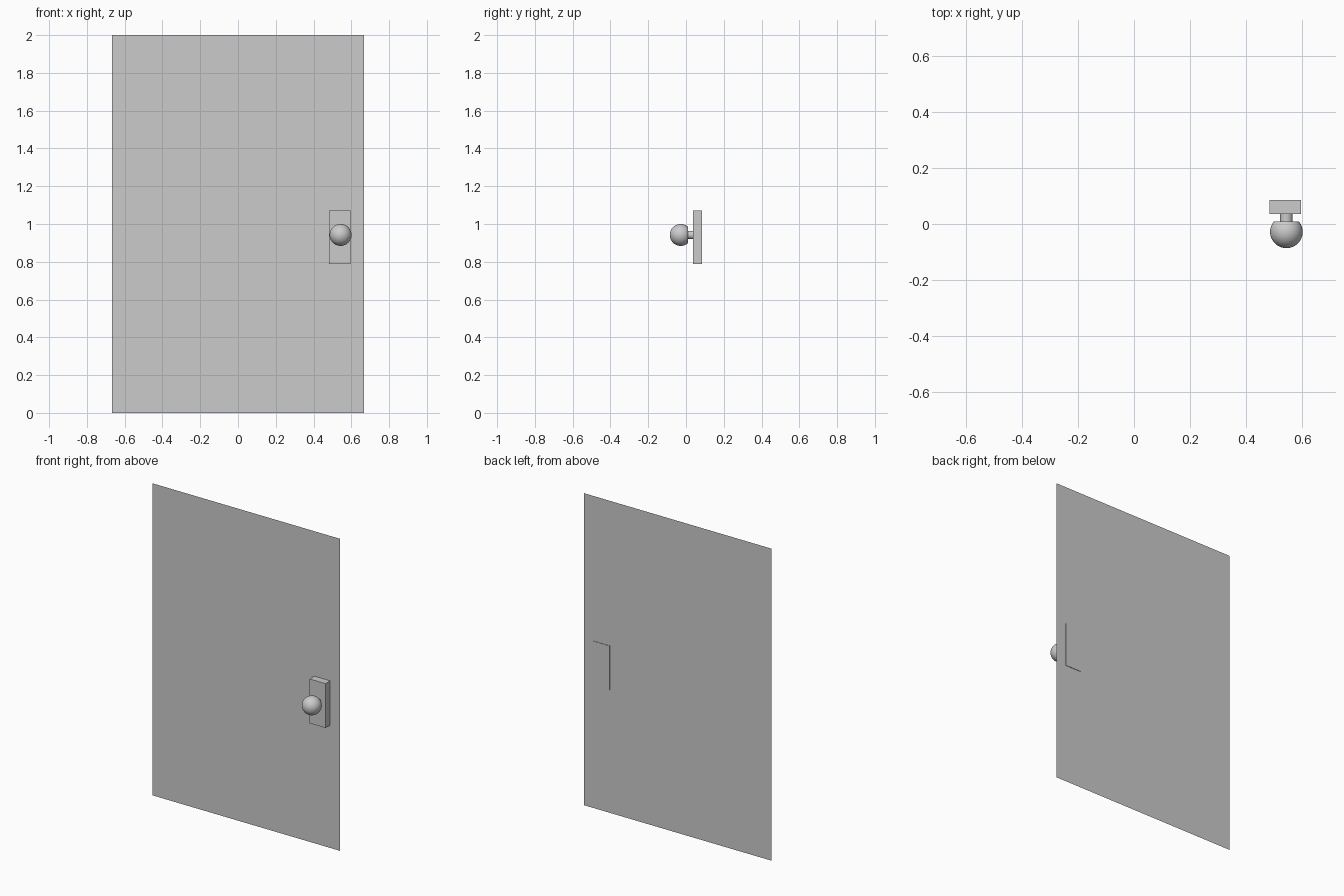
import bpy, bmesh, math
from mathutils import Matrix, Vector

if "Cube" in bpy.data.objects:
    bpy.data.objects.remove(bpy.data.objects["Cube"])

KX, KZ = 0.543, 0.942      # knob axis


def finish(bm, name):
    bmesh.ops.recalc_face_normals(bm, faces=bm.faces[:])
    me = bpy.data.meshes.new(name)
    bm.to_mesh(me)
    bm.free()
    ob = bpy.data.objects.new(name, me)
    bpy.context.collection.objects.link(ob)
    return ob


def lathe_y(name, profile, steps=48):
    """Spin (radius, y) points around the knob axis."""
    bm = bmesh.new()
    verts = [bm.verts.new((KX + r, y, KZ)) for r, y in profile]
    edges = [bm.edges.new(p) for p in zip(verts, verts[1:])]
    bmesh.ops.spin(bm, geom=verts + edges, cent=(KX, 0, KZ), axis=(0, 1, 0),
                   angle=math.tau, steps=steps, use_duplicate=False)
    bmesh.ops.remove_doubles(bm, verts=bm.verts[:], dist=1e-5)
    ob = finish(bm, name)
    bpy.ops.object.select_all(action='DESELECT')
    ob.select_set(True)
    bpy.context.view_layer.objects.active = ob
    bpy.ops.object.shade_smooth_by_angle(angle=math.radians(35))
    return ob


# Door: a single flat sheet
bm = bmesh.new()
bm.faces.new([bm.verts.new((x, 0.083, z)) for x, z in
              ((-0.666, 0), (0.666, 0), (0.666, 2), (-0.666, 2))])
finish(bm, "door_panel")

# Backplate, its rear just breaking through the sheet
bm = bmesh.new()
size, centre = Vector((0.113, 0.05, 0.284)), Vector((0.539, 0.061, 0.929))
bmesh.ops.create_cube(bm, size=1, matrix=Matrix.Translation(centre) @ Matrix.Diagonal(size.to_4d()))
finish(bm, "backplate")

# Knob: ball with a flat cut at the back
R, CY = 0.058, -0.028
end = math.radians(130)
arc = [(R * math.sin(end * i / 20), CY - R * math.cos(end * i / 20)) for i in range(21)]
flat_y = arc[-1][1]
lathe_y("knob", arc + [(0, flat_y)])

# Stem between knob and backplate
lathe_y("knob_stem", [(0, flat_y - 0.005), (0.022, flat_y - 0.005), (0.022, 0.038), (0, 0.038)])
